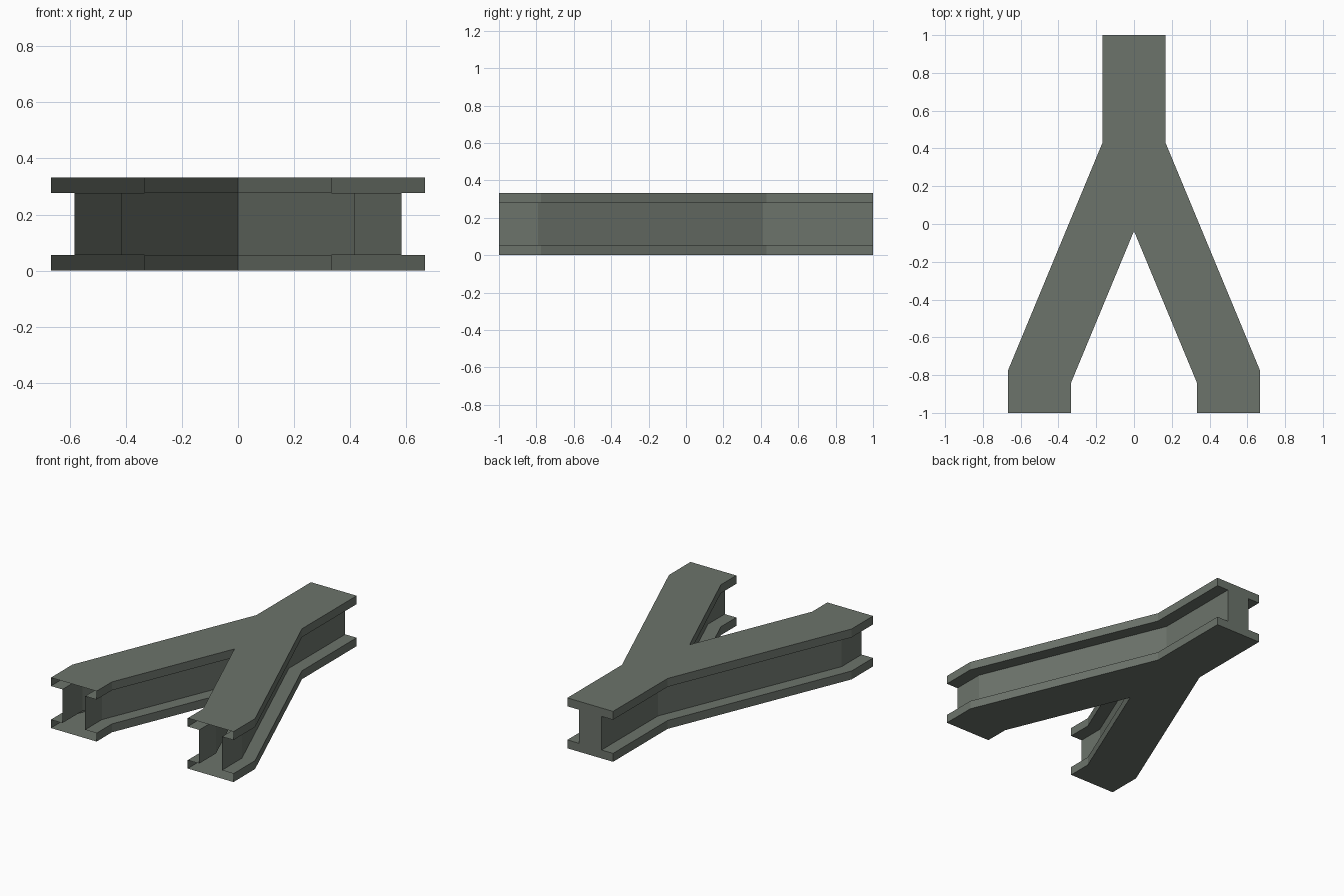
import bpy, bmesh

if "Cube" in bpy.data.objects:
    bpy.data.objects.remove(bpy.data.objects["Cube"])

T, H = 0.0555, 0.333                     # flange thickness, beam height
# half I-section: (amount of flange overhang, z)
SECTION = [(1, 0), (1, T), (0, T), (0, H - T), (1, H - T), (1, H)]

# plan outlines of the right half, flange and web, listed point by point
OUTER_FLANGE = [(0.167, 1), (0.167, 0.43), (0.667, -0.775), (0.667, -1)]
OUTER_WEB = [(0.083, 1), (0.083, 0.412), (0.583, -0.792), (0.583, -1)]
INNER_FLANGE = [(0.333, -1), (0.333, -0.84), (0, -0.037)]
INNER_WEB = [(0.417, -1), (0.417, -0.825), (0, 0.18)]

mat = bpy.data.materials.new("grey green steel")
mat.diffuse_color = (0.150, 0.173, 0.147, 1)
mat.use_nodes = True
mat.node_tree.nodes["Principled BSDF"].inputs["Base Color"].default_value = mat.diffuse_color

bm = bmesh.new()


def wall(flange, web, sx):
    """Sweep the half I-section along one side of the beam."""
    rows = []
    for f, w in zip(flange, web):
        rows.append([bm.verts.new((sx * (f if k else w)[0], (f if k else w)[1], z))
                     for k, z in SECTION])
    for a, b in zip(rows, rows[1:]):
        for i in range(len(SECTION) - 1):
            bm.faces.new((a[i], a[i + 1], b[i + 1], b[i]))


# side walls of both halves
for sx in (1, -1):
    wall(OUTER_FLANGE, OUTER_WEB, sx)
    wall(INNER_FLANGE, INNER_WEB, sx)

# top and bottom plates
half = OUTER_FLANGE + INNER_FLANGE
outline = half + [(-x, y) for x, y in reversed(half[:-1])]
for z in (0, H):
    bm.faces.new([bm.verts.new((x, y, z)) for x, y in outline])

# closed I-shaped end at the back; the two front ends stay open
end = [(0.167 if k else 0.083, z) for k, z in SECTION]
end += [(-x, z) for x, z in reversed(end)]
bm.faces.new([bm.verts.new((x, 1, z)) for x, z in end])

bmesh.ops.remove_doubles(bm, verts=bm.verts, dist=0.0005)
bmesh.ops.recalc_face_normals(bm, faces=bm.faces)

mesh = bpy.data.meshes.new("forked_beam")
bm.to_mesh(mesh)
bm.free()
mesh.materials.append(mat)
beam = bpy.data.objects.new("forked_beam", mesh)
bpy.context.collection.objects.link(beam)
